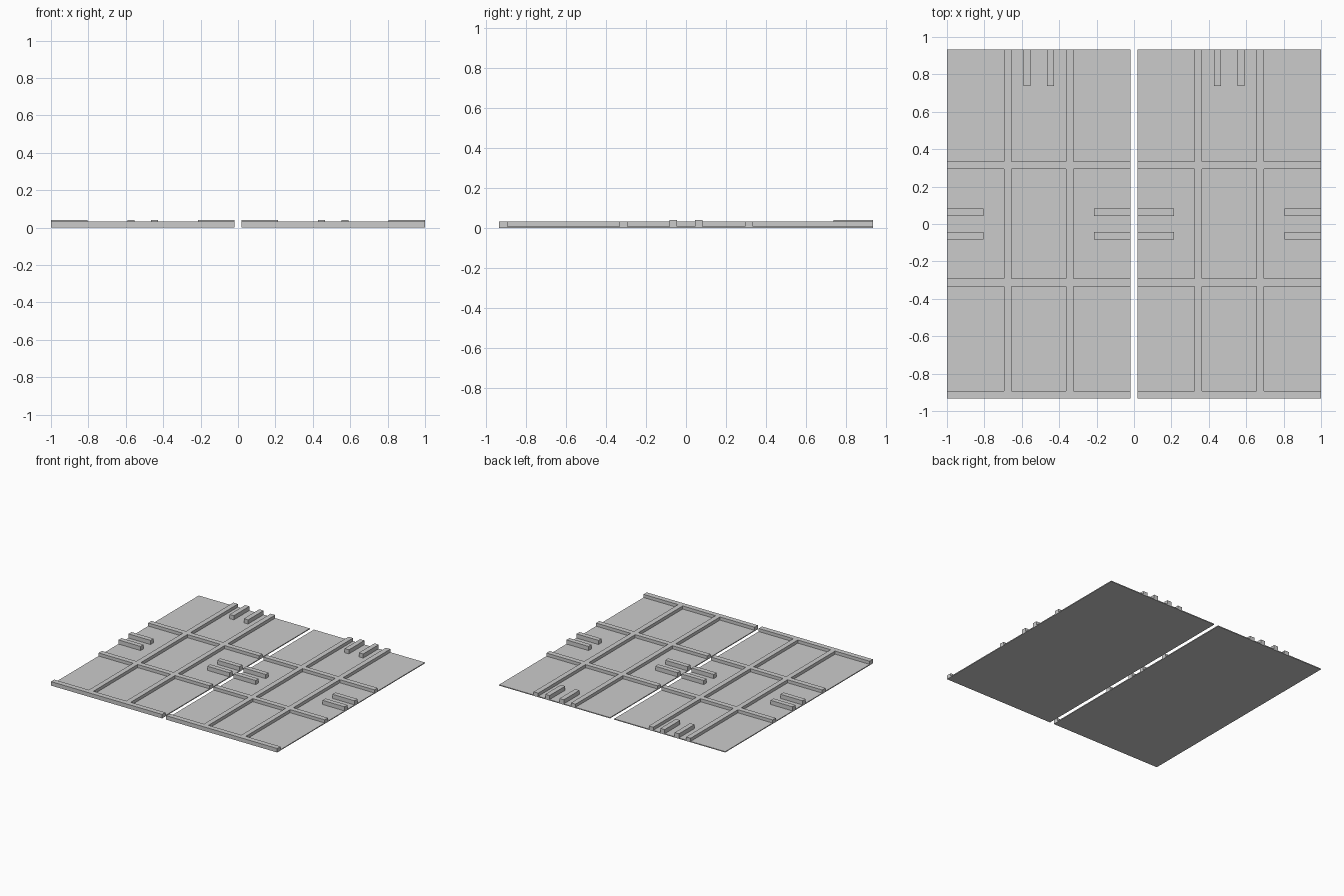
import bpy
import bmesh
from mathutils import Vector

cube = bpy.data.objects.get("Cube")
if cube:
    bpy.data.objects.remove(cube, do_unlink=True)

# One plain grey for everything
grey = bpy.data.materials.new("plain grey")
grey.use_nodes = True
colour = (0.6, 0.6, 0.6, 1)
grey.diffuse_color = colour
for node in grey.node_tree.nodes:
    if node.type == "BSDF_PRINCIPLED":
        node.inputs["Base Color"].default_value = colour

HALF_W, HALF_L = 0.491, 0.933      # panel half sizes
CENTRE = 0.509                     # panel centre distance from the middle
SHEET, RIB, CLIP = 0.007, 0.032, 0.04   # top heights
RIB_X, BAR = 0.165, 0.02           # rib offset and half width
CLIP_GAP, CLIP_LEN, CLIP_HALF = 0.063, 0.196, 0.019


def finish(name, bm, x):
    mesh = bpy.data.meshes.new(name)
    bm.to_mesh(mesh)
    bm.free()
    mesh.materials.append(grey)
    obj = bpy.data.objects.new(name, mesh)
    obj.location.x = x
    bpy.context.scene.collection.objects.link(obj)


def raised(name, xs, ys, keep, bottom, top, x, open_base=True):
    """Raise the kept cells of a grid from bottom to top as one solid."""
    bm = bmesh.new()
    verts = [[bm.verts.new((a, b, bottom)) for b in ys] for a in xs]
    for i in range(len(xs) - 1):
        for j in range(len(ys) - 1):
            if keep(i, j):
                bm.faces.new((verts[i][j], verts[i + 1][j],
                              verts[i + 1][j + 1], verts[i][j + 1]))
    bmesh.ops.delete(bm, geom=[v for v in bm.verts if not v.link_faces],
                     context="VERTS")
    result = bmesh.ops.extrude_face_region(bm, geom=bm.faces[:])
    moved = [g for g in result["geom"] if isinstance(g, bmesh.types.BMVert)]
    bmesh.ops.translate(bm, verts=moved, vec=Vector((0, 0, top - bottom)))
    bmesh.ops.recalc_face_normals(bm, faces=bm.faces[:])
    if open_base:
        hidden = [f for f in bm.faces
                  if abs(f.calc_center_median().z - bottom) < 1e-5]
        bmesh.ops.delete(bm, geom=hidden, context="FACES_ONLY")
    finish(name, bm, x)


def whole(i, j):
    return True


for side, sign in (("left", 1), ("right", -1)):
    x = sign * CENTRE

    # Thin backing sheet
    raised(side + "_sheet", (-HALF_W, HALF_W), (-HALF_L, HALF_L), whole,
           0, SHEET, x, open_base=False)

    # Rib lattice: two long ribs, two cross ribs and the front rail
    xs = (-HALF_W, -RIB_X - BAR, -RIB_X + BAR, RIB_X - BAR, RIB_X + BAR, HALF_W)
    ys = (-HALF_L, -0.892, -0.333, -0.292, 0.294, 0.335, HALF_L)
    raised(side + "_ribs", xs, ys, lambda i, j: i % 2 == 1 or j % 2 == 0,
           SHEET, RIB, x)

    # Paired clip bars on both long edges and on the back edge
    for n, gap in enumerate((-CLIP_GAP, CLIP_GAP), 1):
        across = (gap - CLIP_HALF, gap + CLIP_HALF)
        raised(f"{side}_back_clip_{n}", across, (HALF_L - CLIP_LEN, HALF_L),
               whole, SHEET, CLIP, x)
        raised(f"{side}_plus_edge_clip_{n}", (HALF_W - CLIP_LEN, HALF_W),
               across, whole, SHEET, CLIP, x)
        raised(f"{side}_minus_edge_clip_{n}", (-HALF_W, CLIP_LEN - HALF_W),
               across, whole, SHEET, CLIP, x)
